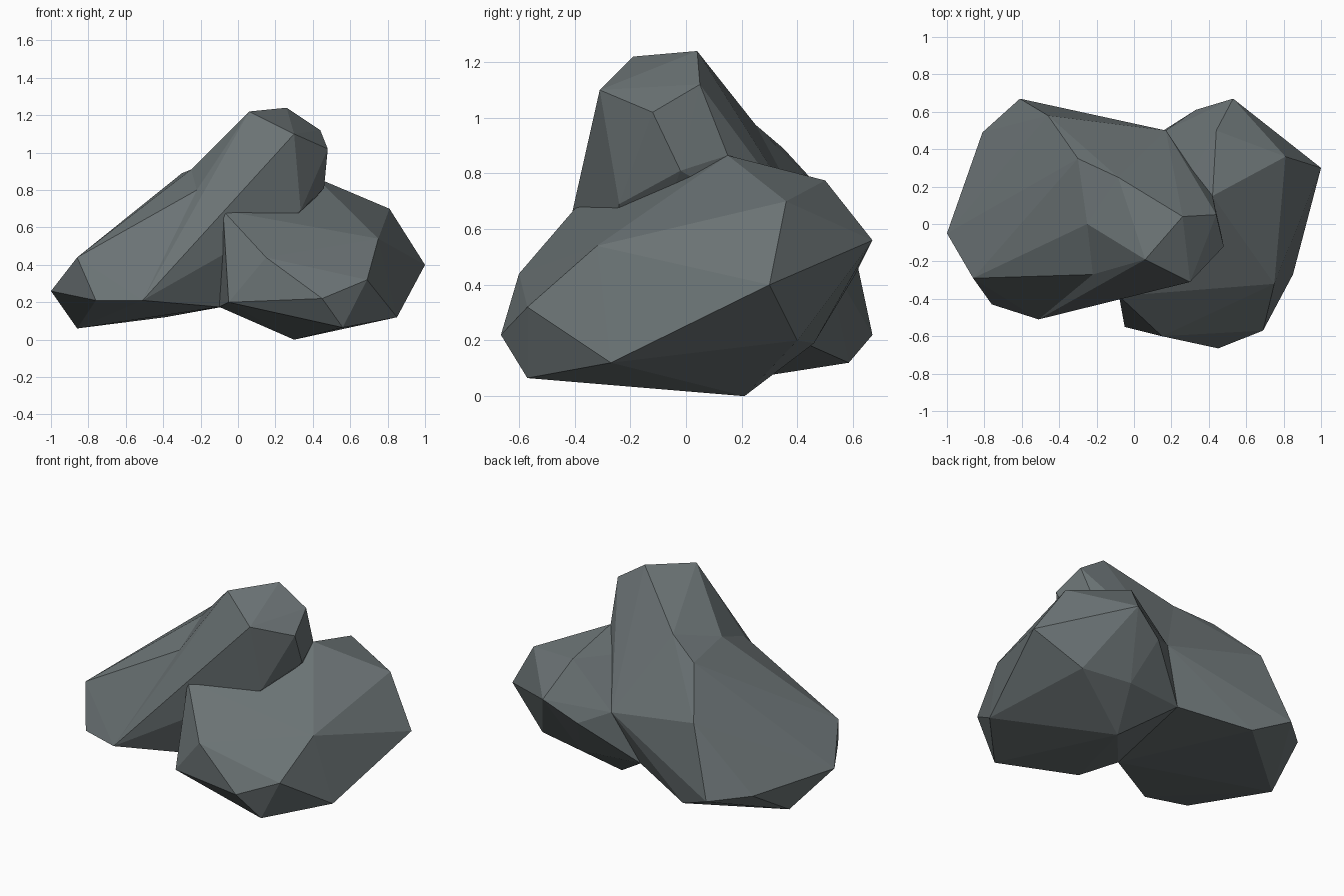
import bpy, bmesh

if "Cube" in bpy.data.objects:
    bpy.data.objects.remove(bpy.data.objects["Cube"])

stone = bpy.data.materials.new("grey_stone")
stone.diffuse_color = (0.145, 0.17, 0.175, 1)
stone.use_nodes = True
stone.node_tree.nodes["Principled BSDF"].inputs["Base Color"].default_value = stone.diffuse_color


def boulder(name, corners):
    """Faceted convex stone wrapped around a few corner points."""
    bm = bmesh.new()
    for c in corners:
        bm.verts.new(c)
    bmesh.ops.convex_hull(bm, input=bm.verts[:])
    bmesh.ops.delete(bm, geom=[v for v in bm.verts if not v.link_faces], context='VERTS')
    bmesh.ops.recalc_face_normals(bm, faces=bm.faces[:])
    me = bpy.data.meshes.new(name)
    bm.to_mesh(me)
    bm.free()
    me.materials.append(stone)
    ob = bpy.data.objects.new(name, me)
    bpy.context.collection.objects.link(ob)
    return ob


# Corners where neighbouring stones meet
back_seam, low_back, low_front = (.17, .5, .51), (.025, .416, .195), (-.1, -.26, .175)
front_foot = (-.51, -.51, .21)
saddle = [(-.22, -.27, .8), (-.25, 0, .91), (-.085, .25, .975)]
neck = [(.335, -.24, .69), (.46, -.02, .81), (.42, .15, .865)]

# Wide stone on the left
left = boulder("left_rock", saddle + [
    back_seam, low_back, low_front, front_foot,
    (-1, -.05, .26), (-.81, .49, .24), (-.61, .67, .22), (-.46, .58, .64),
    (-.86, .2, .06), (-.39, .585, .12), (-.86, -.29, .44), (-.76, -.43, .21),
    (-.3, .35, .89),
])

# Peak leaning out of it to the right
peak = boulder("peak_rock", saddle + neck + [
    back_seam, front_foot, low_front,
    (.06, -.19, 1.22), (.26, .04, 1.24), (.44, .05, 1.12), (.48, -.12, 1.02),
    (.3, -.31, 1.1),
])

# Squat stone on the right
squat = boulder("squat_rock", [
    back_seam, low_back, low_front, neck[2],
    (.53, .67, .56), (.33, .61, .44), (.44, .5, .775), (1, .3, .4),
    (.81, .36, .7), (.75, -.32, .54), (.85, -.27, .12), (.69, -.57, .32),
    (.45, -.665, .22), (.56, -.57, .065), (.15, -.6, .44), (-.05, -.55, .2),
    (-.08, -.385, .69), (.3, .21, 0), (.41, .46, .19), (.72, .4, .2),
])

# Fuse into one rock so nothing is left inside
for other in (peak, squat):
    m = left.modifiers.new("fuse", 'BOOLEAN')
    m.operation, m.solver, m.object = 'UNION', 'EXACT', other
dg = bpy.context.evaluated_depsgraph_get()
fused = bpy.data.meshes.new_from_object(left.evaluated_get(dg))
left.modifiers.clear()
left.data = fused
left.name = "rock"
for other in (peak, squat):
    bpy.data.objects.remove(other)
